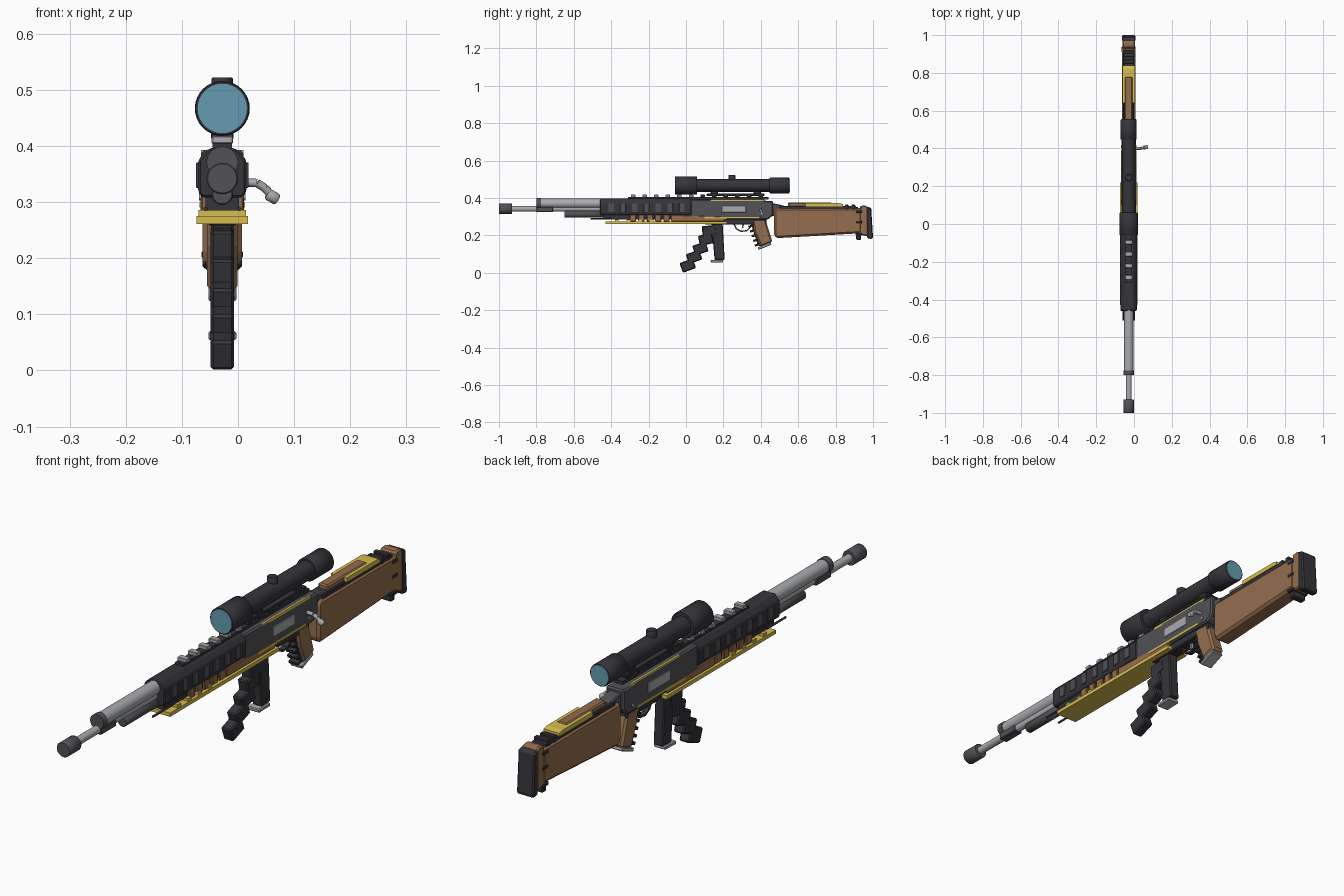
import bpy, bmesh, math
from mathutils import Vector, Matrix

C = -0.028  # x of the centre plane


def material(name, rgb):
    m = bpy.data.materials.new(name)
    m.diffuse_color = (*rgb, 1)
    return m


DARK = material("dark_metal", (0.035, 0.035, 0.043))
GREY = material("mid_metal", (0.085, 0.085, 0.095))
SILVER = material("silver", (0.40, 0.41, 0.43))
WOOD = material("wood", (0.30, 0.155, 0.075))
GOLD = material("yellow_trim", (0.68, 0.51, 0.08))
GLASS = material("glass", (0.13, 0.33, 0.44))


def finish(bm, name, mat, bevel=0):
    bmesh.ops.recalc_face_normals(bm, faces=bm.faces)
    me = bpy.data.meshes.new(name)
    bm.to_mesh(me)
    bm.free()
    me.materials.append(mat)
    ob = bpy.data.objects.new(name, me)
    bpy.context.collection.objects.link(ob)
    if bevel:
        b = ob.modifiers.new("bevel", 'BEVEL')
        b.width, b.segments, b.limit_method = bevel, 1, 'ANGLE'
    return ob


def extrude(name, pts, direction, mat, bevel=0):
    bm = bmesh.new()
    f = bm.faces.new([bm.verts.new(p) for p in pts])
    r = bmesh.ops.extrude_face_region(bm, geom=[f])
    bmesh.ops.translate(bm, vec=direction,
                        verts=[v for v in r["geom"] if isinstance(v, bmesh.types.BMVert)])
    return finish(bm, name, mat, bevel)


def side(name, pts, width, mat, bevel=0, x=C):
    """Side profile (y, z) extruded across x."""
    return extrude(name, [(x - width / 2, y, z) for y, z in pts], (width, 0, 0), mat, bevel)


def section(name, pts, y0, y1, mat, bevel=0):
    """Right half of a cross-section (dx, z), mirrored, extruded along y."""
    full = [(C + x, y0, z) for x, z in pts] + [(C - x, y0, z) for x, z in reversed(pts)]
    return extrude(name, full, (0, y1 - y0, 0), mat, bevel)


def box(name, y0, y1, z0, z1, width, mat, bevel=0, x=C):
    return side(name, [(y0, z0), (y1, z0), (y1, z1), (y0, z1)], width, mat, bevel, x)


def tilted(name, y, z, ly, lz, deg, width, mat, bevel=0):
    c, s = math.cos(math.radians(deg)), math.sin(math.radians(deg))
    pts = [(a * ly / 2, b * lz / 2) for a, b in ((-1, -1), (1, -1), (1, 1), (-1, 1))]
    return side(name, [(y + a * c - b * s, z + a * s + b * c) for a, b in pts], width, mat, bevel)


def rod(name, p, q, r, mat, bevel=0, n=24):
    p, q = Vector(p), Vector(q)
    bm = bmesh.new()
    bmesh.ops.create_cone(bm, cap_ends=True, segments=n, radius1=r, radius2=r, depth=(q - p).length,
                          matrix=Matrix.Translation((p + q) / 2)
                          @ (q - p).to_track_quat('Z', 'Y').to_matrix().to_4x4())
    for f in bm.faces:
        f.smooth = len(f.verts) == 4
    return finish(bm, name, mat, bevel)


def tube(name, y0, y1, z, r, mat, bevel=0, n=24):
    return rod(name, (C, y0, z), (C, y1, z), r, mat, bevel, n)


# Barrel group
tube("muzzle_device", -1.0, -0.93, 0.342, 0.028, GREY, 0.002)
tube("thin_barrel", -0.94, -0.44, 0.342, 0.015, SILVER)
tube("main_barrel", -0.785, -0.44, 0.371, 0.025, SILVER)
tube("barrel_band", -0.80, -0.775, 0.371, 0.028, GREY)
box("front_block", -0.80, -0.71, 0.325, 0.352, 0.036, GREY, 0.003)
tube("lower_tube", -0.65, -0.44, 0.314, 0.019, GREY, 0.002)
for s in (-1, 1):
    rod("side_rod", (C + s * 0.03, -0.51, 0.288), (C + s * 0.03, -0.40, 0.288), 0.004, DARK, n=8)

# Handguard with vent panels
section("handguard", [(0.024, 0.396), (0.043, 0.375), (0.043, 0.318), (0.036, 0.308)],
        -0.46, 0.03, DARK, 0.004)
for i in range(7):
    y = -0.415 + i * 0.063
    for s in (-1, 1):
        box("vent_panel", y, y + 0.03, 0.325, 0.371, 0.006, GREY, 0.001, C + s * 0.0435)
box("fore_end_core", -0.44, 0.06, 0.285, 0.31, 0.06, DARK)
for i in range(5):
    y = -0.30 + i * 0.045
    box("wood_rib", y, y + 0.033, 0.275, 0.312, 0.076, WOOD, 0.003)
side("wood_fore_end", [(-0.08, 0.275), (0.20, 0.275), (0.24, 0.30), (-0.08, 0.31)], 0.078, WOOD, 0.003)
box("yellow_base_plate", -0.43, 0.22, 0.261, 0.275, 0.092, GOLD)
for i in range(4):
    y = -0.38 + i * 0.062
    box("plate_stud", y, y + 0.02, 0.273, 0.286, 0.084, GOLD)

# Top rail and its teeth
box("top_rail", -0.31, 0.44, 0.393, 0.405, 0.034, DARK)
for i in range(12):
    y = -0.295 + i * 0.062
    box("rail_tooth", y, y + 0.024, 0.404, 0.418, 0.038, SILVER if i < 6 else DARK, 0.002)

# Receiver
side("receiver", [(0.02, 0.393), (0.39, 0.393), (0.43, 0.385), (0.465, 0.385), (0.465, 0.31),
                  (0.44, 0.285), (0.20, 0.285), (0.02, 0.297)], 0.076, GREY, 0.006)
box("receiver_floor", 0.10, 0.43, 0.258, 0.29, 0.052, DARK, 0.004)
for s in (-1, 1):
    x = C + s * 0.0375
    box("side_port", 0.19, 0.32, 0.322, 0.36, 0.006, SILVER, 0.002, x)
    box("upper_trim", 0.13, 0.42, 0.383, 0.393, 0.007, GOLD, 0, C + s * 0.0345)
    box("lower_trim", 0.10, 0.39, 0.29, 0.299, 0.006, GOLD, 0, x)
    rod("receiver_pin", (x - 0.004, 0.41, 0.31), (x + 0.004, 0.41, 0.31), 0.007, SILVER, n=12)

# Bolt handle on the right side
path = [(0.0, 0.40, 0.336), (0.034, 0.40, 0.334), (0.048, 0.403, 0.325), (0.06, 0.405, 0.312)]
for a, b in zip(path, path[1:]):
    rod("bolt_handle", a, b, 0.0075, SILVER, n=8)
rod("bolt_knob", (0.052, 0.405, 0.315), (0.071, 0.408, 0.304), 0.0115, SILVER, 0.003, 8)

# Scope
SZ = 0.467
tube("objective_bell", -0.058, 0.06, SZ, 0.049, DARK, 0.002, 32)
tube("front_lens", -0.060, -0.05, SZ, 0.044, GLASS, 0, 32)
tube("scope_tube", 0.05, 0.46, SZ, 0.035, DARK)
tube("eyepiece", 0.447, 0.552, SZ, 0.0425, DARK, 0.002, 32)
tube("rear_lens", 0.545, 0.555, SZ, 0.038, GLASS, 0, 32)
rod("top_turret", (C, 0.245, SZ), (C, 0.245, 0.522), 0.019, DARK, 0.002, 12)
for y in (0.13, 0.36):
    box("scope_mount", y, y + 0.04, 0.41, 0.45, 0.03, DARK, 0.003)
box("mount_base", 0.11, 0.42, 0.412, 0.423, 0.04, DARK, 0.002)

# Stepped angled foregrip
for y, z, a in ((0.0095, 0.0388, 20), (0.043, 0.085, 20), (0.077, 0.13, 18),
                (0.106, 0.178, 12), (0.124, 0.225, 6)):
    tilted("foregrip_segment", y, z, 0.075, 0.055, a, 0.042, DARK, 0.005)

# Magazine
side("magazine", [(0.135, 0.275), (0.195, 0.275), (0.207, 0.07), (0.153, 0.068)], 0.04, DARK, 0.004)
tilted("magazine_base", 0.165, 0.062, 0.066, 0.014, 2, 0.05, SILVER, 0.003)

# Trigger and guard
guard = [(0.255, 0.265), (0.27, 0.235), (0.295, 0.222), (0.325, 0.225), (0.345, 0.245), (0.355, 0.265)]
for (a, b), (c, d) in zip(guard, guard[1:]):
    tilted("trigger_guard", (a + c) / 2, (b + d) / 2, math.hypot(c - a, d - b) + 0.004, 0.007,
           math.degrees(math.atan2(d - b, c - a)), 0.02, DARK)
side("trigger", [(0.30, 0.265), (0.313, 0.265), (0.306, 0.24), (0.298, 0.235)], 0.01, SILVER)

# Pistol grip with finger ridges
side("pistol_grip", [(0.355, 0.285), (0.425, 0.285), (0.462, 0.165), (0.40, 0.14), (0.365, 0.22)],
     0.054, WOOD, 0.008)
side("grip_front_strap", [(0.345, 0.27), (0.37, 0.27), (0.41, 0.14), (0.385, 0.145)], 0.036, DARK, 0.002)
for i in range(5):
    tilted("finger_ridge", 0.348 + i * 0.0085, 0.25 - i * 0.025, 0.03, 0.012, 18, 0.04, DARK, 0.002)
tilted("grip_cap", 0.42, 0.143, 0.075, 0.014, 22, 0.05, SILVER, 0.003)

# Stock
side("stock_body", [(0.47, 0.21), (0.48, 0.185), (0.94, 0.212), (0.94, 0.347), (0.48, 0.347), (0.47, 0.33)],
     0.07, WOOD, 0.01)
side("stock_neck", [(0.45, 0.375), (0.50, 0.365), (0.55, 0.352), (0.55, 0.32), (0.45, 0.30)], 0.05, GREY, 0.004)
side("comb_rail", [(0.50, 0.335), (0.92, 0.335), (0.92, 0.352), (0.86, 0.358), (0.50, 0.358)], 0.058, DARK, 0.003)
side("yellow_comb_plate", [(0.64, 0.355), (0.84, 0.355), (0.84, 0.367), (0.82, 0.372), (0.64, 0.372)],
     0.066, GOLD)
box("wood_cheek_piece", 0.545, 0.78, 0.352, 0.376, 0.042, WOOD, 0.005)
for y in (0.85, 0.885):
    box("comb_clamp", y, y + 0.02, 0.335, 0.364, 0.06, DARK, 0.003)

# Butt
side("butt_block", [(0.92, 0.205), (0.975, 0.195), (0.975, 0.352), (0.955, 0.361), (0.93, 0.357)],
     0.066, WOOD, 0.006)
box("butt_spacer", 0.91, 0.935, 0.176, 0.345, 0.058, DARK, 0.004)
for z in (0.20, 0.265, 0.32):
    box("spacer_band", 0.907, 0.94, z, z + 0.014, 0.074, DARK, 0.003)
side("butt_pad", [(0.968, 0.185), (0.995, 0.18), (1.0, 0.19), (0.99, 0.347), (0.968, 0.354)],
     0.07, DARK, 0.005)
